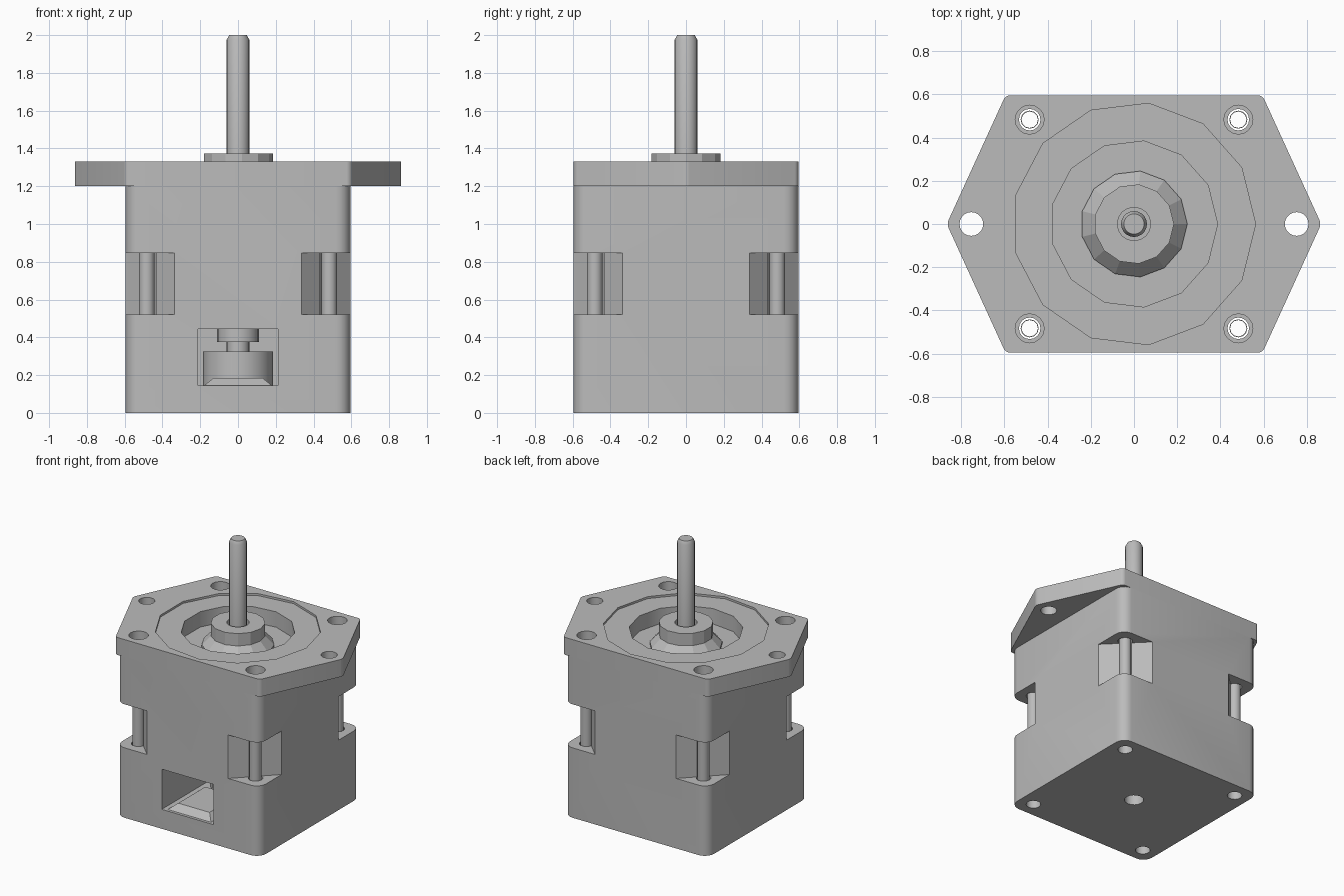
import bpy, bmesh, math

if "Cube" in bpy.data.objects:
    bpy.data.objects.remove(bpy.data.objects["Cube"])

metal = bpy.data.materials.new("grey metal")
metal.use_nodes = True
GREY = (0.5, 0.5, 0.5, 1)
metal.diffuse_color = GREY
for node in metal.node_tree.nodes:
    if node.type == 'BSDF_PRINCIPLED':
        node.inputs["Base Color"].default_value = GREY


def make_object(name, bm):
    bmesh.ops.recalc_face_normals(bm, faces=bm.faces)
    mesh = bpy.data.meshes.new(name)
    bm.to_mesh(mesh)
    bm.free()
    mesh.materials.append(metal)
    obj = bpy.data.objects.new(name, mesh)
    bpy.context.collection.objects.link(obj)
    return obj


def prism(name, outline, z0, z1, radius=0):
    """Extrude an outline upwards and round its upright edges."""
    bm = bmesh.new()
    face = bm.faces.new([bm.verts.new((x, y, z0)) for x, y in outline])
    top = bmesh.ops.extrude_face_region(bm, geom=[face])["geom"]
    bmesh.ops.translate(bm, vec=(0, 0, z1 - z0),
                        verts=[v for v in top if isinstance(v, bmesh.types.BMVert)])
    if radius:
        upright = [e for e in bm.edges if abs(e.verts[0].co.z - e.verts[1].co.z) > 0.01]
        bmesh.ops.bevel(bm, geom=upright, offset=radius, segments=5,
                        profile=0.5, affect='EDGES')
    return make_object(name, bm)


def lathe(name, profile, sides, x=0, y=0):
    """Closed solid from (radius, height) pairs, bottom to top."""
    bm = bmesh.new()
    rings = []
    for r, z in profile:
        rings.append([bm.verts.new((x + r * math.cos(a), y + r * math.sin(a), z))
                      for a in (math.tau * i / sides for i in range(sides))])
    for low, high in zip(rings, rings[1:]):
        for i in range(sides):
            j = (i + 1) % sides
            bm.faces.new((low[i], low[j], high[j], high[i]))
    bm.faces.new(rings[0])
    bm.faces.new(rings[-1])
    return make_object(name, bm)


def cylinder(name, r, z0, z1, x=0, y=0, sides=16):
    return lathe(name, [(r, z0), (r, z1)], sides, x, y)


def cut(obj, cutters):
    """Subtract the cutters, bake the result and discard them."""
    for c in cutters:
        c.hide_render = True
        mod = obj.modifiers.new("cut", 'BOOLEAN')
        mod.operation, mod.solver, mod.object = 'DIFFERENCE', 'EXACT', c
    bpy.context.view_layer.update()
    graph = bpy.context.evaluated_depsgraph_get()
    mesh = bpy.data.meshes.new_from_object(obj.evaluated_get(graph))
    obj.modifiers.clear()
    obj.data = mesh
    for c in cutters:
        bpy.data.objects.remove(c)


def smooth(obj):
    bpy.ops.object.select_all(action='DESELECT')
    obj.select_set(True)
    bpy.context.view_layer.objects.active = obj
    bpy.ops.object.shade_smooth_by_angle(angle=math.radians(32))


def rectangle(x0, x1, y0, y1):
    return [(x0, y0), (x1, y0), (x1, y1), (x0, y1)]


HALF, DECK, TOP, BOLT = 0.595, 1.2, 1.33, 0.483
corners = [(sx, sy) for sx in (-1, 1) for sy in (-1, 1)]

# Motor body with corner notches, bolt holes, connector window, rear shaft hole
body = prism("body", rectangle(-HALF, HALF, -HALF, HALF), 0, DECK, 0.075)
cutters = [prism("window_cutter", rectangle(-0.213, 0.213, -0.7, 0.3), 0.145, 0.445),
           cylinder("rear_cutter", 0.065, -0.1, 0.08)]
for sx, sy in corners:
    wedge = [(0.23 * sx, 0.7 * sy), (0.7 * sx, 0.23 * sy), (0.7 * sx, 0.7 * sy)]
    cutters.append(prism("notch_cutter", wedge, 0.522, 0.847))
    cutters.append(cylinder("bolt_cutter", 0.05, -0.1, 1.3, BOLT * sx, BOLT * sy))
cut(body, cutters)
smooth(body)

# Hexagonal mounting flange with a shallow round step and a deep centre well
hexagon = [(0.867, 0), (HALF, HALF), (-HALF, HALF),
           (-0.867, 0), (-HALF, -HALF), (HALF, -HALF)]
flange = prism("mounting_flange", hexagon, DECK, TOP, 0.02)
cutters = [cylinder("step_cutter", 0.563, TOP - 0.015, 1.5, sides=13),
           cylinder("well_cutter", 0.387, 1.1, 1.5, sides=13)]
for sx, sy in corners:
    cutters.append(cylinder("bore_cutter", 0.067, 1.1, 1.5, BOLT * sx, BOLT * sy))
for sx in (-1, 1):
    cutters.append(cylinder("ear_cutter", 0.055, 1.1, 1.5, 0.753 * sx, sides=20))
cut(flange, cutters)
smooth(flange)

# Hollow bolt sleeves showing in the corner notches
for sx, sy in corners:
    side = ("front" if sy < 0 else "back") + ("_left" if sx > 0 else "_right")
    x, y = BOLT * sx, BOLT * sy
    sleeve = cylinder(side + "_bolt_sleeve", 0.042, 0.5, 0.87, x, y, 12)
    cut(sleeve, [cylinder("sleeve_cutter", 0.038, 0.4, 1, x, y, 12)])
    smooth(sleeve)

# Flared bearing boss in the well, with clearance around the shaft
boss = lathe("bearing_boss", [(0.247, DECK), (0.247, 1.215), (0.185, 1.28), (0.185, 1.372)], 13)
cut(boss, [cylinder("clearance_cutter", 0.077, 1.3, 1.5)])

# Output shaft with chamfered tip
smooth(lathe("output_shaft", [(0.06, 1.25), (0.06, 1.975), (0.047, 2)], 20))

# Rotor parts seen through the connector window
smooth(lathe("rotor", [(0.185, 0.14), (0.185, 0.325), (0.06, 0.325),
                       (0.06, 0.375), (0.11, 0.375), (0.11, 0.45)], 20))

# Raised sloping sill inside the window
sill = prism("window_sill", rectangle(-0.185, 0.185, -0.58, -0.2), 0.14, 0.185)
for v in sill.data.vertices:
    if v.co.z > 0.16:
        v.co.x *= 0.7
        v.co.y = max(v.co.y, -0.52)
